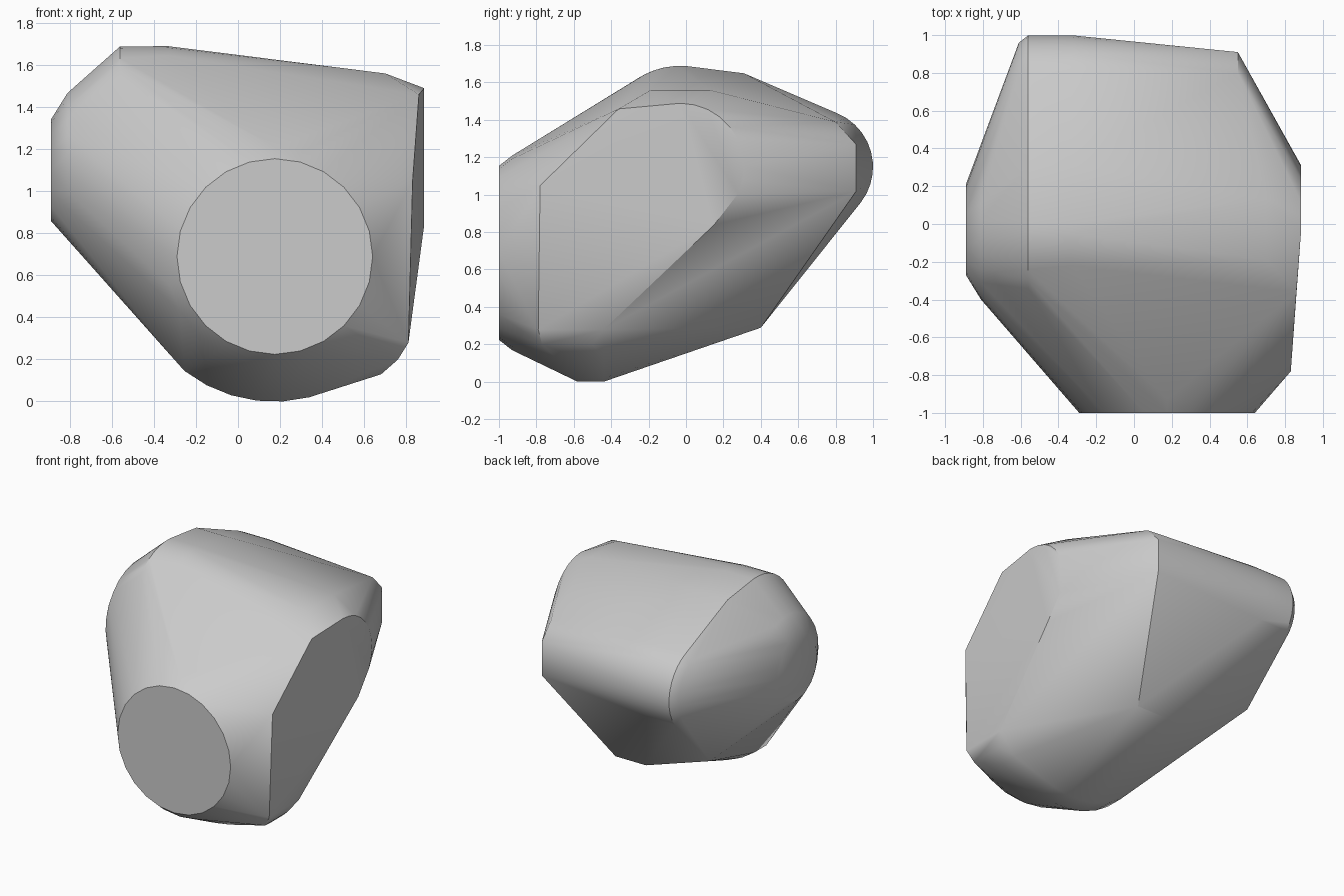
import bpy
import bmesh
from math import cos, sin, radians

old = bpy.data.objects.get("Cube")
if old:
    bpy.data.objects.remove(old, do_unlink=True)

grey = bpy.data.materials.new("stone_grey")
grey.use_nodes = True
colour = (0.6, 0.6, 0.6, 1)
grey.diffuse_color = colour
grey.node_tree.nodes["Principled BSDF"].inputs["Base Color"].default_value = colour


def arc(axis, at, a, b, r, start=0, end=360, steps=24):
    """Points on an arc in the plane across the given axis."""
    pts = []
    for i in range(steps + 1):
        t = radians(start + (end - start) * i / steps)
        u, v = a + r * cos(t), b + r * sin(t)
        pts.append((at, u, v) if axis == "x" else (u, at, v))
    return pts


points = []

# Round flat front with a softened rim
points += arc("y", -1, 0.175, 0.69, 0.465)
points += arc("y", -0.93, 0.175, 0.69, 0.52)

# Rounded belly
for y in (-0.58, -0.44):
    points += arc("y", y, 0.17, 0.69, 0.69, 232, 305, 7)

# Rounded back edge, stepped in toward the left end
points += arc("x", -0.33, 0.69, 1.15, 0.31, -38, 68, 10)
points += arc("x", -0.56, 0.69, 1.15, 0.31, -38, 68, 10)
points += arc("x", -0.61, 0.69, 1.15, 0.27, -38, 68, 10)

# Rounded crown
points += arc("x", -0.56, -0.03, 1.27, 0.42, 85, 138, 6)
points += arc("x", -0.33, -0.03, 1.27, 0.42, 85, 125, 5)
points += [(-0.56, 0.31, 1.65), (-0.33, 0.31, 1.65)]

# Domed end at negative x
points += arc("x", -0.89, -0.03, 1.1, 0.24, steps=16)
points += arc("x", -0.81, -0.03, 1.1, 0.37, 40, 210, 12)

# Flat side at positive x
points += arc("x", 0.885, -0.03, 1.15, 0.34, -25, 90, 9)
points += [(0.885, 0.15, 0.84), (0.86, -0.36, 1.46),
           (0.83, -0.78, 1.05), (0.7, 0.13, 1.56), (0.7, -0.19, 1.56)]

# Lower corner of that side
for y in (-0.79, -0.44):
    points.append((0.81, y, 0.28))
points += [(0.76, -0.77, 0.2), (0.76, -0.5, 0.2),
           (0.68, -0.58, 0.13), (0.68, -0.44, 0.13)]

# Chipped rear corner and underside ridge
points += [(0.55, 0.91, 1.02), (0.55, 0.91, 1.27), (0.55, 0.8, 1.39),
           (0.3, 0.4, 0.29), (0.05, 0.4, 0.29), (-0.56, 0.52, 0.53)]

# Wrap all the sections in one convex skin
bm = bmesh.new()
for p in points:
    bm.verts.new(p)
bmesh.ops.remove_doubles(bm, verts=bm.verts[:], dist=0.002)
bmesh.ops.convex_hull(bm, input=bm.verts[:], use_existing_faces=False)
bmesh.ops.delete(bm, geom=[v for v in bm.verts if not v.link_faces], context="VERTS")
bmesh.ops.dissolve_limit(bm, angle_limit=radians(1), verts=bm.verts[:], edges=bm.edges[:])
bmesh.ops.recalc_face_normals(bm, faces=bm.faces[:])

# Rest the rock on the ground
low = min(v.co.z for v in bm.verts)
bmesh.ops.translate(bm, verts=bm.verts[:], vec=(0, 0, -low))

mesh = bpy.data.meshes.new("rock_body")
bm.to_mesh(mesh)
bm.free()
mesh.materials.append(grey)
body = bpy.data.objects.new("rock_body", mesh)
bpy.context.collection.objects.link(body)
bpy.ops.object.select_all(action="DESELECT")
body.select_set(True)
bpy.context.view_layer.objects.active = body
bpy.ops.object.shade_smooth_by_angle(angle=radians(32))
